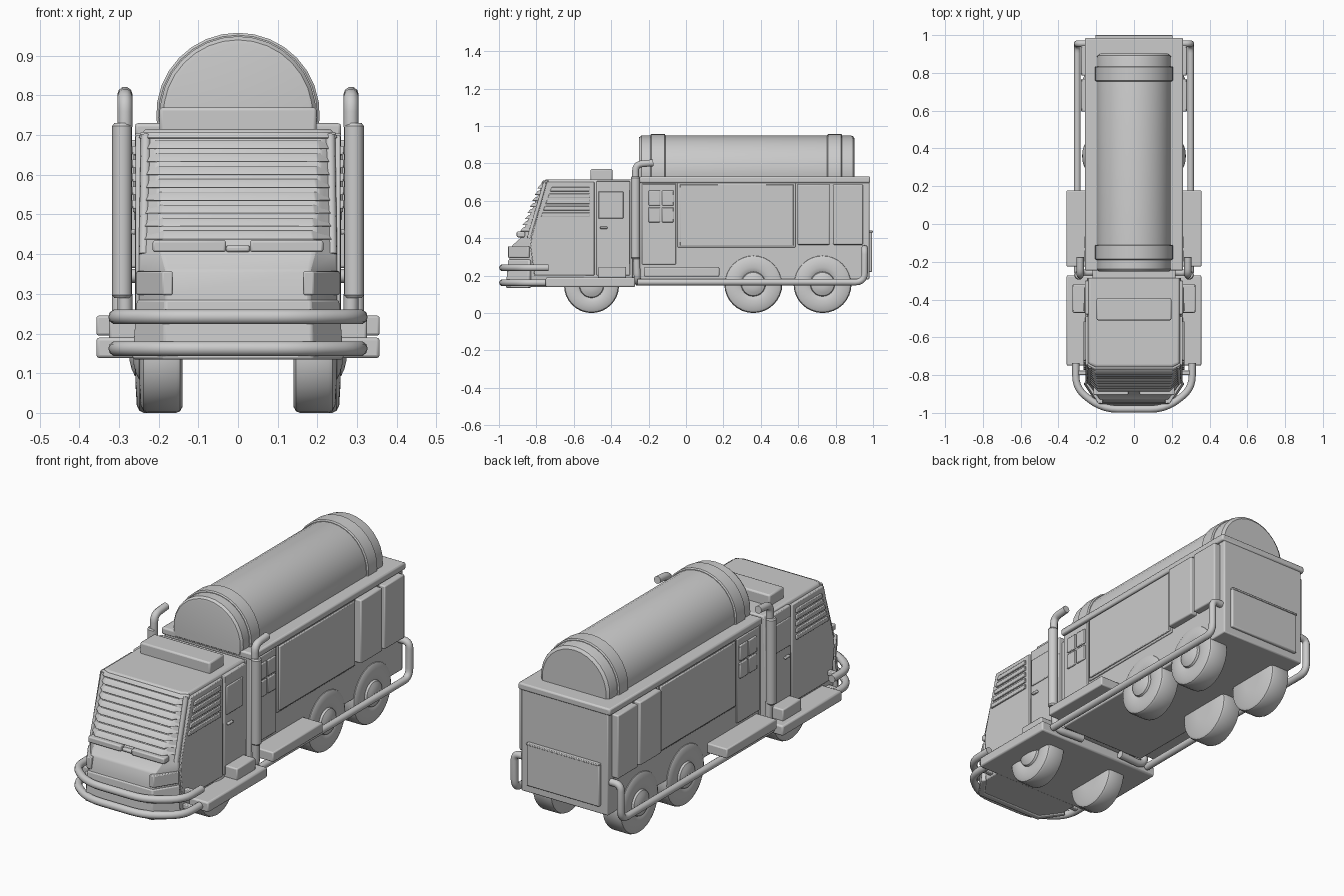
import bpy, bmesh, math
from mathutils import Vector

if "Cube" in bpy.data.objects:
    bpy.data.objects.remove(bpy.data.objects["Cube"])

SIDES = ((1, "right"), (-1, "left"))


def loft(name, rings, bevel=0.0, angle=35):
    """Skin a list of equal-length rings and cap both ends."""
    bm = bmesh.new()
    vs = [[bm.verts.new(p) for p in r] for r in rings]
    n = len(rings[0])
    for a, b in zip(vs, vs[1:]):
        for i in range(n):
            j = (i + 1) % n
            bm.faces.new((a[i], a[j], b[j], b[i]))
    bm.faces.new(vs[0])
    bm.faces.new(vs[-1])
    bmesh.ops.recalc_face_normals(bm, faces=bm.faces)
    me = bpy.data.meshes.new(name)
    bm.to_mesh(me)
    bm.free()
    ob = bpy.data.objects.new(name, me)
    bpy.context.collection.objects.link(ob)
    if bevel:
        m = ob.modifiers.new("bevel", "BEVEL")
        m.width, m.segments, m.limit_method = bevel, 2, "ANGLE"
    bpy.ops.object.select_all(action="DESELECT")
    ob.select_set(True)
    bpy.context.view_layer.objects.active = ob
    bpy.ops.object.shade_smooth_by_angle(angle=math.radians(angle))
    return ob


def box(name, x0, x1, y0, y1, z0, z1, bevel=0.006):
    return loft(name, [[(x0, y0, z), (x1, y0, z), (x1, y1, z), (x0, y1, z)] for z in (z0, z1)], bevel)


def side_box(name, x0, x1, y0, y1, z0, z1, bevel=0.004):
    for s, tag in SIDES:
        box(f"{name}_{tag}", *sorted((s * x0, s * x1)), y0, y1, z0, z1, bevel)


def side_plate(name, x0, x1, profile, bevel=0.004):
    for s, tag in SIDES:
        loft(f"{name}_{tag}", [[(s * x, y, z) for y, z in profile] for x in (x0, x1)], bevel)


def tube(name, pts, r, fillet=0.05):
    """Round pipe along a path with rounded corners."""
    p = [Vector(q) for q in pts]
    path = [p[0]]
    for a, b, c in zip(p, p[1:], p[2:]):
        d = min(fillet, (a - b).length * .48, (c - b).length * .48)
        s, e = b + (a - b).normalized() * d, b + (c - b).normalized() * d
        for i in range(6):
            t = i / 5
            path.append(s * (1 - t) ** 2 + b * 2 * t * (1 - t) + e * t * t)
    path.append(p[-1])
    cu = bpy.data.curves.new(name, "CURVE")
    cu.dimensions, cu.bevel_depth, cu.bevel_resolution, cu.use_fill_caps = "3D", r, 3, True
    sp = cu.splines.new("POLY")
    sp.points.add(len(path) - 1)
    for k, q in zip(sp.points, path):
        k.co = (*q, 1)
    ob = bpy.data.objects.new(name, cu)
    bpy.context.collection.objects.link(ob)
    bpy.ops.object.select_all(action="DESELECT")
    ob.select_set(True)
    bpy.context.view_layer.objects.active = ob
    bpy.ops.object.convert(target="MESH")
    bpy.ops.object.shade_smooth_by_angle(angle=math.radians(40))


# Cab hull: z, half width, front y, front half width, corner y
HULL = [(.14, .25, -.945, .18, -.835), (.30, .25, -.945, .18, -.835), (.36, .25, -.93, .18, -.835),
        (.40, .25, -.885, .19, -.835), (.70, .243, -.765, .21, -.745), (.715, .235, -.75, .20, -.735)]


def hull(z):
    for a, b in zip(HULL, HULL[1:]):
        if z <= b[0]:
            t = (z - a[0]) / (b[0] - a[0])
            return [u + (v - u) * t for u, v in zip(a[1:], b[1:])]
    return HULL[-1][1:]


def nose(z, off, trim=0.0):
    """Front outline of the cab at height z, pushed out by off."""
    w, yf, wf, yc = hull(z)
    w, wf = w - trim + max(off, 0), wf - trim * .5 + off * .5
    return [(-w, yc - off * .6, z), (-wf, yf - off, z), (wf, yf - off, z), (w, yc - off * .6, z)]


def wrap(name, z0, z1, o0, o1, trim=0.0, bevel=0.003):
    loft(name, [nose(z, o, trim) + nose(z, -.015, trim)[::-1] for z, o in ((z0, o0), (z1, o1))], bevel)


loft("cab", [nose(h[0], 0) + [(h[1], -.285, h[0]), (-h[1], -.285, h[0])] for h in HULL], .006)
box("cab_body_link", -.22, .22, -.30, -.23, .19, .69)

# Windscreen louvres, frame and lower plates
for i in range(8):
    z = .437 + i * .0325
    wrap(f"windscreen_louvre_{i + 1}", z, z + .022, .018, .007, .025)
for s, tag in SIDES:
    tube(f"windscreen_post_{tag}", [(s * .237, -.838, .40), (s * .232, -.75, .70)], .013)
    x0, x1 = sorted((s * .03, s * .215))
    box(f"wiper_plate_{tag}", x0, x1, -.905, -.86, .405, .435)
    # Headlight on the chamfered corner
    loft(f"headlight_{tag}", [[(s * .165, -.952, z), (s * .19, -.95, z), (s * .257, -.843, z),
                               (s * .24, -.83, z), (s * .165, -.92, z)] for z in (.297, .357)], .004)
wrap("windscreen_top_bar", .692, .708, .008, .008)
box("wiper_hub", -.03, .03, -.895, -.86, .405, .422)

# Bumper skirt and two bull bars
wrap("bumper_skirt", .135, .285, .018, .006, bevel=.006)
for nm, z in (("upper", .242), ("lower", .162)):
    tube(f"{nm}_bull_bar", [(.308, -.735, z), (.308, -.87, z), (.17, -.98, z),
                            (-.17, -.98, z), (-.308, -.87, z), (-.308, -.735, z)], .019, .09)
    side_box(f"{nm}_bar_bracket", .24, .305, -.80, -.775, z - .012, z + .012)

# Cab sides: raised cheek with vents, door with window
side_plate("cab_cheek", .235, .258, [(-.81, .20), (-.832, .36), (-.825, .41), (-.745, .70), (-.49, .70), (-.49, .20)])
for i in range(5):
    z = .515 + i * .034
    y = -.775 + i * .012
    side_plate(f"cab_vent_{i + 1}", .25, .267, [(y, z), (y + .008, z + .022), (-.515, z + .022), (-.515, z)], .003)
side_box("cab_door", .235, .259, -.478, -.30, .20, .705)
side_box("cab_door_window", .25, .265, -.468, -.335, .505, .65)
side_box("cab_door_handle", .25, .27, -.46, -.42, .45, .462)

# Roof unit, floor plate and steps
box("roof_unit", -.198, .198, -.51, -.393, .70, .77, .008)
box("cab_step_plate", -.357, .357, -.75, -.272, .138, .19, .008)
side_box("cab_step_upper", .24, .325, -.47, -.32, .185, .247, .006)
side_box("body_step", .235, .357, -.225, .178, .195, .245, .006)

# Rear body
box("rear_body", -.245, .245, -.245, .98, .18, .715)
box("body_roof_rim", -.26, .26, -.247, .985, .695, .73, .008)
side_box("crew_door", .235, .254, -.235, -.053, .26, .69)
for i in range(2):
    for j in range(2):
        y, z = -.20 + i * .072, .485 + j * .09
        side_box(f"crew_window_{i}{j}", .25, .262, y, y + .062, z, z + .08)
side_box("main_panel_frame", .235, .252, -.045, .585, .35, .695)
side_box("main_panel", .24, .26, -.033, .575, .36, .688)
side_box("locker_front", .235, .28, .595, .768, .365, .688, .006)
side_box("locker_rear", .235, .28, .786, .946, .365, .688, .006)
box("tail_panel", -.205, .205, .97, .995, .22, .435)
box("tail_panel_ledge", -.205, .205, .97, 1.0, .43, .44, .003)


# Tank with two straps
def tank(name, stations):
    rings = []
    for y, r in stations:
        ang = [math.radians(-14 + 208 * i / 18) for i in range(19)]
        rings.append([(r * math.cos(a), y, .752 + r * math.sin(a)) for a in ang])
    loft(name, rings, angle=30)


tank("tank", [(-.252, .178), (-.25, .188), (-.238, .197), (-.225, .197), (.88, .197), (.892, .194), (.902, .18)])
for nm, y in (("front", -.19), ("rear", .755)):
    tank(f"tank_strap_{nm}", [(y, .20), (y + .005, .206), (y + .075, .206), (y + .08, .20)])

# Exhaust stacks and long side rails
for s, tag in SIDES:
    x = s * .292
    loft(f"exhaust_stack_{tag}", [[(x + r * math.cos(i * math.pi / 8), -.27 + r * math.sin(i * math.pi / 8), z)
                                  for i in range(16)]
                                 for z, r in ((.29, .02), (.297, .025), (.723, .025), (.73, .02))])
    x = s * .285
    tube(f"exhaust_tip_{tag}", [(x, -.27, .72), (x, -.27, .795), (x, -.175, .803)], .019, .05)
    tube(f"exhaust_lower_{tag}", [(x, -.265, .30), (x, -.26, .165), (s * .12, -.25, .165)], .019, .05)
    tube(f"side_rail_{tag}", [(s * .30, -.26, .165), (s * .30, .955, .165), (s * .30, .955, .345),
                              (s * .235, .955, .345)], .018, .05)

# Wheels: turned tyre and domed hub
for nm, y, r, dx in (("front", -.505, .147, 0), ("middle", .36, .155, .01), ("rear", .73, .155, .01)):
    prof = [(.05, .14), (r - .015, .14), (r - .004, .146), (r, .156), (r, .228), (r - .005, .238), (r - .018, .245),
            (.09, .248), (.072, .243), (.066, .24), (.062, .25), (.045, .258), (.025, .263), (.008, .264)]
    for s, tag in SIDES:
        loft(f"{nm}_wheel_{tag}", [[(s * (x + (dx if x > .2 else 0)), y + q * math.cos(i * math.pi / 16),
                                    r + q * math.sin(i * math.pi / 16)) for i in range(32)] for q, x in prof])
